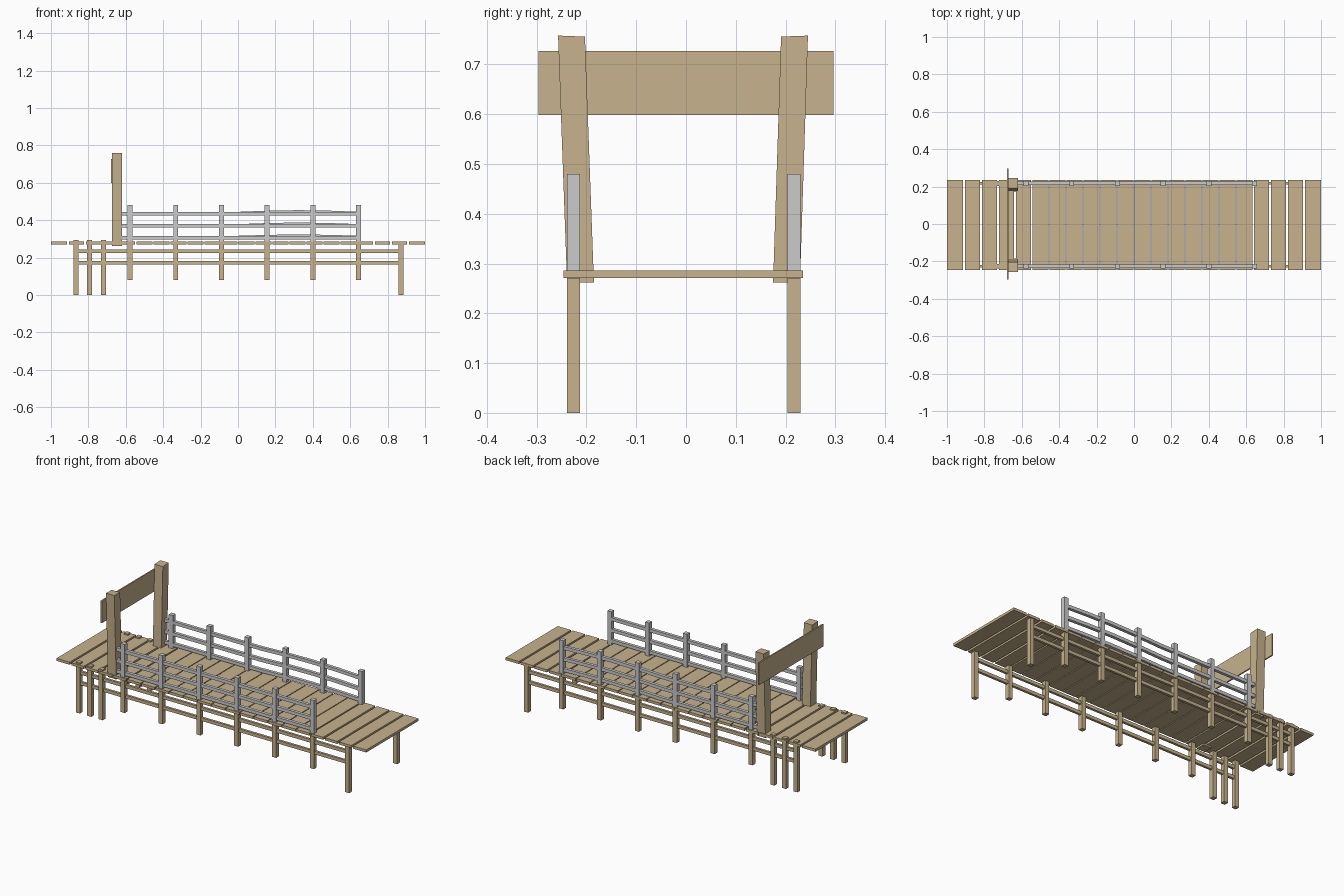
import bpy, math

if "Cube" in bpy.data.objects:
    bpy.data.objects.remove(bpy.data.objects["Cube"])

wood = bpy.data.materials.new("wood")
wood.diffuse_color = (0.57, 0.45, 0.27, 1)
wood.use_nodes = True
wood.node_tree.nodes["Principled BSDF"].inputs["Base Color"].default_value = wood.diffuse_color


def mesh(name, verts, faces, mat):
    me = bpy.data.meshes.new(name)
    me.from_pydata(verts, [], faces)
    ob = bpy.data.objects.new(name, me)
    bpy.context.collection.objects.link(ob)
    if mat:
        me.materials.append(mat)
    return ob


def loft(name, rings, mat):
    """Closed flat-faced bar through a list of four-cornered rings."""
    verts = [p for r in rings for p in r]
    n = len(rings)
    faces = [(3, 2, 1, 0), tuple(4 * (n - 1) + k for k in range(4))]
    for i in range(n - 1):
        for k in range(4):
            a, b = 4 * i + k, 4 * i + (k + 1) % 4
            faces.append((a, b, b + 4, a + 4))
    return mesh(name, verts, faces, mat)


def post(name, x, y, w, z0, z1, mat, lean=0.0):
    """Upright square post; lean shifts the top along y."""
    h = w / 2
    rings = []
    for z, dy in ((z0, 0), (z1, lean)):
        rings.append([(x + sx * h, y + dy + sy * h, z + sy * dy * 0.06)
                      for sx, sy in ((-1, -1), (1, -1), (1, 1), (-1, 1))])
    return loft(name, rings, mat)


def box(name, x0, x1, y0, y1, z0, z1, mat):
    return loft(name, [[(x0, y0, z), (x1, y0, z), (x1, y1, z), (x0, y1, z)]
                       for z in (z0, z1)], mat)


def rail(name, pts, y, d, h, mat):
    """Horizontal bar following (x, z) points."""
    return loft(name, [[(x, y - d / 2, z - h / 2), (x, y + d / 2, z - h / 2),
                        (x, y + d / 2, z + h / 2), (x, y - d / 2, z + h / 2)]
                       for x, z in pts], mat)


# deck planks, with wider gaps near both ends
pitch = 2 / 22
for i in range(22):
    gap = 0.0115 if i < 5 or i > 17 else 0.005
    x0 = -1 + i * pitch + (gap / 2 if i else 0)
    x1 = -1 + (i + 1) * pitch - (gap / 2 if i < 21 else 0)
    box("deck_plank", x0, x1, -0.246, 0.235, 0.271, 0.286, wood)

rail_x = [-0.577 + 0.2443 * i for i in range(6)]
for side, y in (("front", -0.226), ("back", 0.217)):
    # legs reaching the ground
    for x in (-0.867, -0.793, -0.719):
        post(side + "_leg", x, y, 0.026, 0, 0.294, wood)
    post(side + "_end_leg", 0.872, y, 0.026, 0, 0.270, wood)
    # hanging posts below the deck, handrail posts above
    for x in rail_x:
        post(side + "_lower_post", x, y, 0.026, 0.08, 0.284, wood)
        post(side + "_rail_post", x, y, 0.026, 0.284, 0.48, None)
    # braces below the deck
    for z in (0.234, 0.173):
        rail(side + "_brace", [(-0.867, z), (0.872, z)], y, 0.014, 0.019, wood)
    # handrails, the back ones slightly warped
    for z, amp in ((0.435, 0.009), (0.369, 0.009), (0.307, 0.007)):
        pts = [(-0.64, z), (0.0, z)]
        if side == "back":
            pts += [(0.65 * t, z + amp * math.sin(math.pi * t))
                    for t in (0.25, 0.5, 0.75)]
        pts.append((0.65, z))
        rail(side + "_handrail", pts, y, 0.018, 0.019, None)

# leaning gate posts and the blank sign board
post("front_gate_post", -0.646, -0.212, 0.054, 0.262, 0.757, wood, -0.018)
post("back_gate_post", -0.646, 0.202, 0.054, 0.262, 0.757, wood, 0.016)
box("sign_board", -0.680, -0.672, -0.296, 0.296, 0.598, 0.727, wood)
